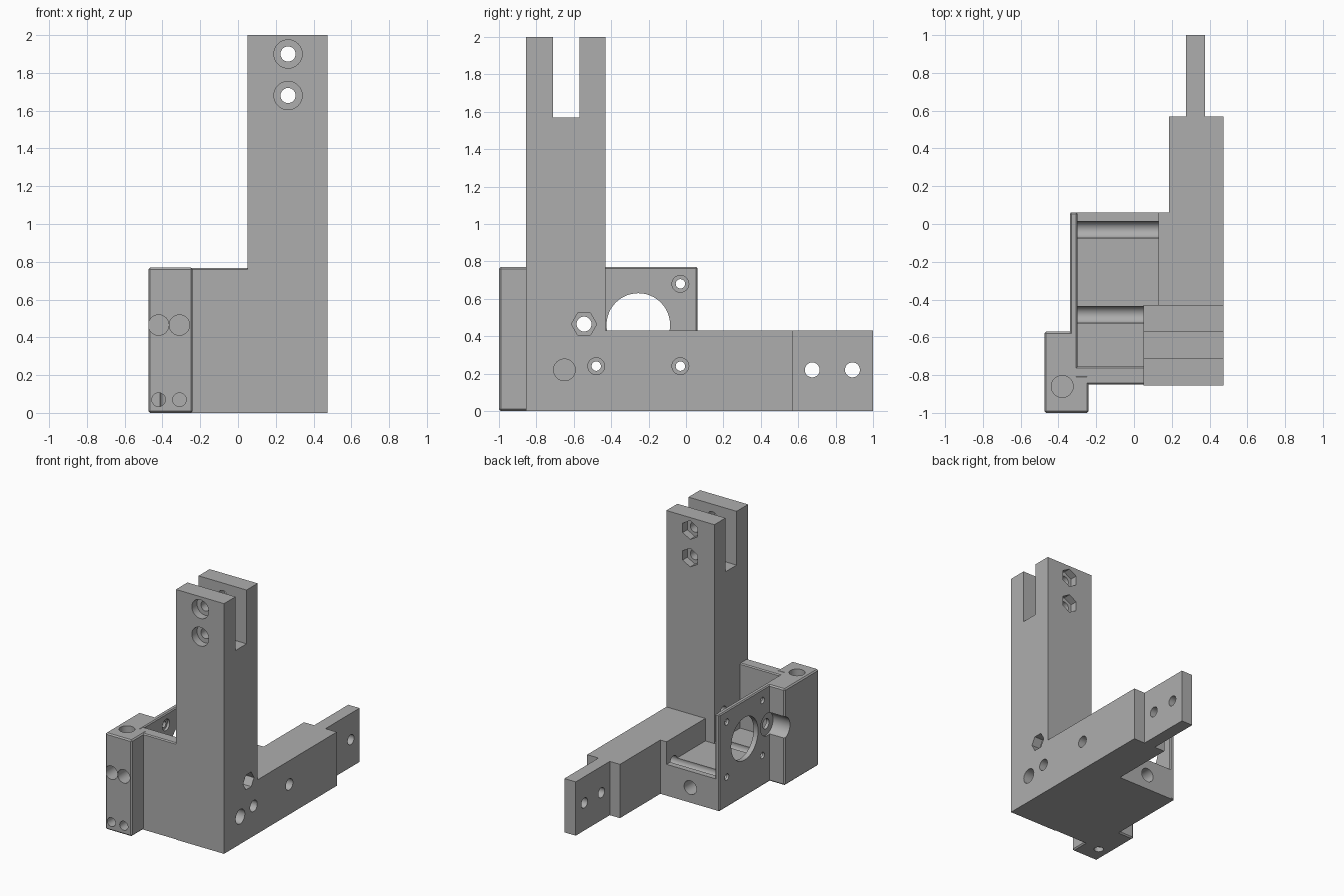
import bpy
import math
from mathutils import Matrix, Vector

cube = bpy.data.objects.get("Cube")
if cube:
    bpy.data.objects.remove(cube, do_unlink=True)

grey = bpy.data.materials.new("grey_plastic")
grey.use_nodes = True
colour = (0.42, 0.42, 0.42, 1)
grey.diffuse_color = colour
grey.node_tree.nodes["Principled BSDF"].inputs["Base Color"].default_value = colour


def box(name, x, y, z, chamfer=0):
    """Box from its (min, max) range on each axis."""
    size = [b - a for a, b in (x, y, z)]
    mid = [(a + b) / 2 for a, b in (x, y, z)]
    bpy.ops.mesh.primitive_cube_add(size=1)
    ob = bpy.context.object
    ob.name = name
    ob.data.transform(Matrix.Translation(mid) @ Matrix.Diagonal((*size, 1)))
    ob.data.materials.append(grey)
    if chamfer:
        mod = ob.modifiers.new("chamfer", "BEVEL")
        mod.width = chamfer
        mod.segments = 1
        bpy.ops.object.modifier_apply(modifier=mod.name)
    return ob


def rod(axis, a, b, span, radius, sides=32):
    """Cylinder cutter along an axis; a, b are the other two coordinates."""
    lo, hi = span
    bpy.ops.mesh.primitive_cylinder_add(vertices=sides, radius=radius, depth=hi - lo)
    ob = bpy.context.object
    ob.name = "hole_cutter"
    mid = (lo + hi) / 2
    place = {"x": (mid, a, b), "y": (a, mid, b), "z": (a, b, mid)}[axis]
    turn = {"x": Vector((1, 0, 0)), "y": Vector((0, 1, 0)), "z": Vector((0, 0, 1))}[axis]
    rot = turn.to_track_quat("Z", "Y").to_matrix().to_4x4()
    if sides == 6:
        # Hexagon corners point sideways
        spin = math.pi / 2 if axis == "x" else 0
        rot = rot @ Matrix.Rotation(spin, 4, "Z")
    ob.data.transform(Matrix.Translation(place) @ rot)
    ob.data.materials.append(grey)
    ob.hide_render = True
    return ob


def combine(body, other, operation):
    bpy.context.view_layer.objects.active = body
    mod = body.modifiers.new("combine", "BOOLEAN")
    mod.operation = operation
    mod.solver = "EXACT"
    mod.object = other
    bpy.ops.object.modifier_apply(modifier=mod.name)
    bpy.data.objects.remove(other, do_unlink=True)


# Upright, arm, motor tray and clamp block merged into one printed piece
body = box("bracket_body", (0.05, 0.475), (-0.855, -0.43), (0, 2))
parts = [
    box("arm_root", (0.13, 0.475), (-0.80, 0.06), (0, 0.43)),
    box("arm", (0.185, 0.475), (-0.2, 0.57), (0, 0.43)),
    box("arm_tongue", (0.275, 0.375), (0.4, 1), (0, 0.43)),
    box("tray_floor", (-0.335, 0.3), (-0.85, 0.06), (0, 0.25)),
    box("motor_plate", (-0.34, -0.3), (-0.85, 0.062), (0, 0.77), 0.008),
    box("tray_front_wall", (-0.33, 0.2), (-0.85, -0.755), (0, 0.768), 0.008),
    box("clamp_block", (-0.475, -0.302), (-1, -0.57), (0, 0.77), 0.01),
    box("clamp_shoulder", (-0.4, -0.24), (-1, -0.8), (0, 0.77), 0.01),
]
for part in parts:
    combine(body, part, "UNION")

# Slot in the top of the upright
cutters = [box("slot_cutter", (0, 0.6), (-0.71, -0.57), (1.57, 2.1))]

# Upright bolts: round recess in front, hexagonal nut recess behind
for z in (1.9, 1.68):
    cutters += [
        rod("y", 0.265, z, (-0.95, -0.35), 0.04),
        rod("y", 0.265, z, (-0.95, -0.79), 0.075),
        rod("y", 0.265, z, (-0.49, -0.35), 0.075, 6),
    ]

# Motor shaft opening and its four screws
cutters.append(rod("x", -0.255, 0.46, (-0.4, -0.25), 0.17, 48))
for y in (-0.48, -0.03):
    cutters += [
        rod("x", y, 0.24, (-0.4, 0.6), 0.025),
        rod("x", y, 0.24, (-0.32, 0.6), 0.045),
        rod("x", y, 0.68, (-0.4, -0.2), 0.025),
        rod("x", y, 0.68, (-0.32, -0.2), 0.045),
    ]

# Feed channel with nut recess and wide groove
cutters += [
    rod("x", -0.545, 0.465, (-0.6, 0.6), 0.04),
    rod("x", -0.545, 0.465, (0.4, 0.6), 0.068, 6),
    rod("x", -0.545, 0.465, (-0.6, -0.325), 0.09),
]

# Arm tongue holes
for y in (0.675, 0.89):
    cutters.append(rod("x", y, 0.22, (0.2, 0.45), 0.04))

# Blind holes in side, tray back and clamp block
cutters += [
    rod("x", -0.65, 0.22, (0.1, 0.6), 0.058),
    rod("y", -0.08, 0.12, (-0.4, 0.2), 0.055),
    rod("z", -0.38, -0.86, (0.55, 0.9), 0.058),
    rod("z", -0.38, -0.86, (-0.1, 0.2), 0.035),
]
for x in (-0.42, -0.31):
    cutters += [
        rod("y", x, 0.07, (-1.1, -0.85), 0.036),
        rod("y", x, 0.465, (-1.1, -0.8), 0.054),
    ]

for cutter in cutters:
    combine(body, cutter, "DIFFERENCE")

bpy.ops.object.select_all(action="DESELECT")
body.select_set(True)
bpy.context.view_layer.objects.active = body
bpy.ops.object.shade_smooth_by_angle(angle=math.radians(25))
